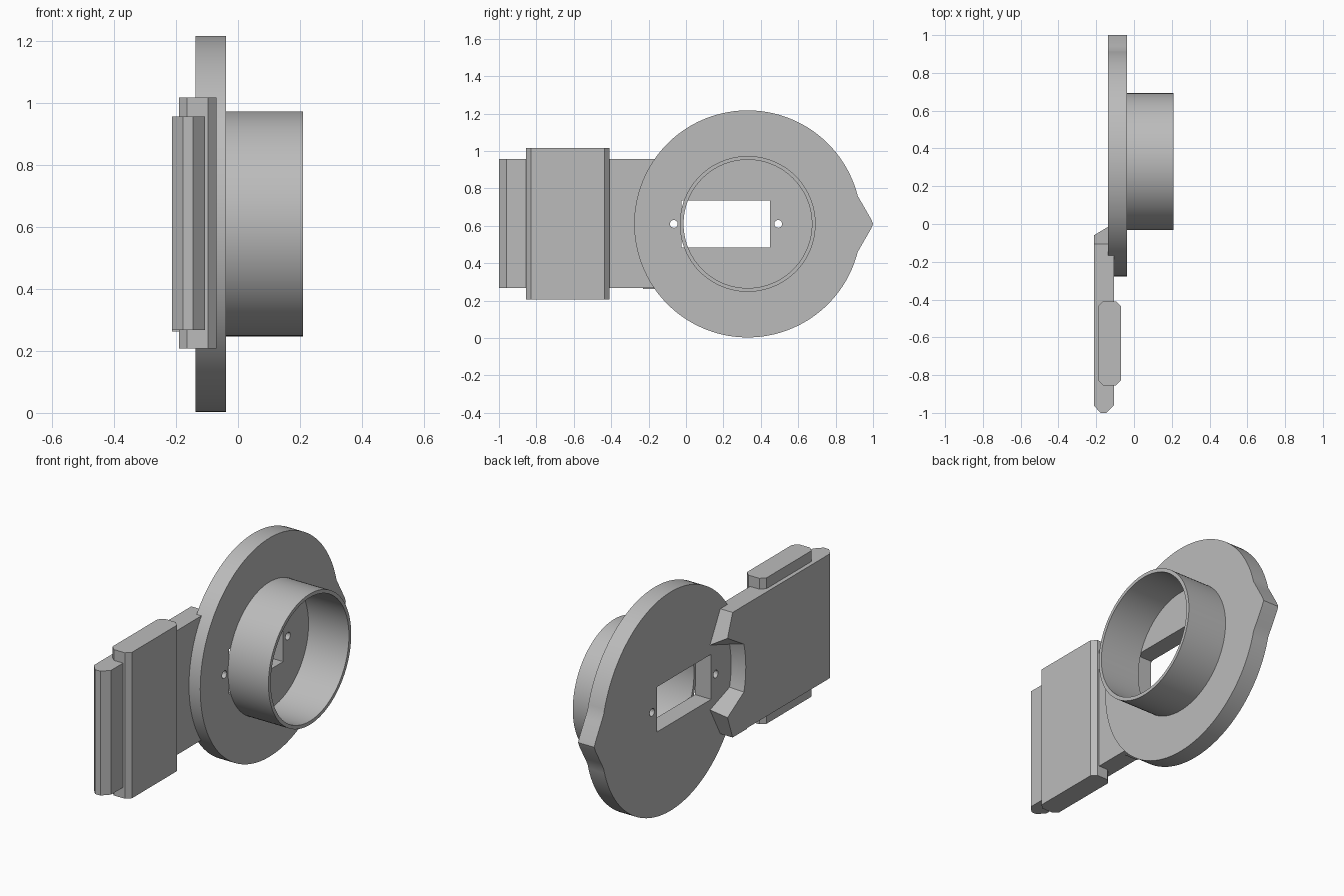
import bpy, bmesh, math
from math import radians, sin, cos

cube = bpy.data.objects.get("Cube")
if cube:
    bpy.data.objects.remove(cube, do_unlink=True)

grey = bpy.data.materials.new("plain grey")
grey.use_nodes = True
COLOUR = (0.5, 0.5, 0.5, 1)
grey.diffuse_color = COLOUR
grey.node_tree.nodes["Principled BSDF"].inputs["Base Color"].default_value = COLOUR

CY, CZ = 0.33, 0.61            # disc centre
BACK, FACE = -0.137, -0.038    # disc thickness along x


def loft(name, ring_a, ring_b):
    """Solid between two matching outlines."""
    bm = bmesh.new()
    a = [bm.verts.new(p) for p in ring_a]
    b = [bm.verts.new(p) for p in ring_b]
    bm.faces.new(a)
    bm.faces.new(b[::-1])
    for i in range(len(a)):
        j = (i + 1) % len(a)
        bm.faces.new((a[i], b[i], b[j], a[j]))
    bmesh.ops.recalc_face_normals(bm, faces=bm.faces)
    mesh = bpy.data.meshes.new(name)
    bm.to_mesh(mesh)
    bm.free()
    mesh.materials.append(grey)
    obj = bpy.data.objects.new(name, mesh)
    bpy.context.collection.objects.link(obj)
    return obj


def along_x(name, outline, x0, x1):
    return loft(name, [(x0, y, z) for y, z in outline], [(x1, y, z) for y, z in outline])


def along_z(name, outline, z0, z1):
    return loft(name, [(x, y, z0) for x, y in outline], [(x, y, z1) for x, y in outline])


def arc(y, z, r, start=0, end=360, n=96):
    return [(y + r * cos(radians(start + (end - start) * i / n)),
             z + r * sin(radians(start + (end - start) * i / n))) for i in range(n + 1)]


def circle(y, z, r, n=96):
    return arc(y, z, r, n=n)[:-1]


def cut(obj, cutter):
    mod = obj.modifiers.new("cut", "BOOLEAN")
    mod.operation = "DIFFERENCE"
    mod.solver = "EXACT"
    mod.object = cutter
    bpy.context.view_layer.objects.active = obj
    bpy.ops.object.modifier_apply(modifier=mod.name)
    bpy.data.objects.remove(cutter, do_unlink=True)


def smooth(obj):
    bpy.ops.object.select_all(action="DESELECT")
    obj.select_set(True)
    bpy.context.view_layer.objects.active = obj
    bpy.ops.object.shade_smooth_by_angle(angle=radians(20))


# Disc with a pointed tab at the back
shoulder = math.degrees(math.asin(0.15 / 0.61))
tab = [(0.94, CZ - 0.112), (0.99, CZ - 0.025), (1.0, CZ), (0.99, CZ + 0.025), (0.94, CZ + 0.112)]
disc = along_x("disc", arc(CY, CZ, 0.607, shoulder, 360 - shoulder, 120) + tab, BACK, FACE)

# Window and two screw holes
cut(disc, along_x("window_cutter", [(-0.025, 0.485), (0.45, 0.485), (0.45, 0.735), (-0.025, 0.735)], -0.3, 0.1))
for y in (-0.065, 0.493):
    cut(disc, along_x("screw_cutter", circle(y, CZ, 0.021, 16), -0.3, 0.1))
smooth(disc)

# Collar tube
collar = along_x("collar", circle(CY, CZ, 0.363), FACE - 0.002, 0.21)
cut(collar, along_x("bore_cutter", circle(CY, CZ, 0.343), -0.3, 0.4))
smooth(collar)

# Arm plate, stepped where it meets the back of the disc
along_z("arm", [(-0.213, -0.23), (-0.213, -0.96), (-0.178, -1.0), (-0.145, -1.0), (-0.107, -0.96),
                (-0.107, -0.13), (BACK, -0.13), (BACK, -0.23)], 0.267, 0.957)


# Bevelled arm end with a curved notch around the screw hole
def end_outline(x, tip, tip_height, notch_radius, notch_angle):
    upper = [(-0.23, 0.347), (-0.105, 0.347), (tip, tip_height)]
    notch = arc(CY, 0, notch_radius, 180 - notch_angle, 180 + notch_angle, 12)
    lower = [(y, -z) for y, z in reversed(upper)]
    return [(x, y, CZ + z) for y, z in upper + notch + lower]


arm_end = loft("arm_end", end_outline(-0.213, -0.06, 0.22, 0.55, 14),
               end_outline(BACK, -0.015, 0.18, 0.53, 13))
smooth(arm_end)

# Sleeve around the arm, with chamfered corners
half_x, half_y, chamfer = 0.06, 0.223, 0.026
corner = [(half_x, half_y - chamfer), (half_x - chamfer, half_y)]
right = corner + [(-x, y) for x, y in reversed(corner)]
sleeve = right + [(-x, -y) for x, y in right]
along_z("sleeve", [(x - 0.13, y - 0.632) for x, y in sleeve], 0.207, 1.017)
